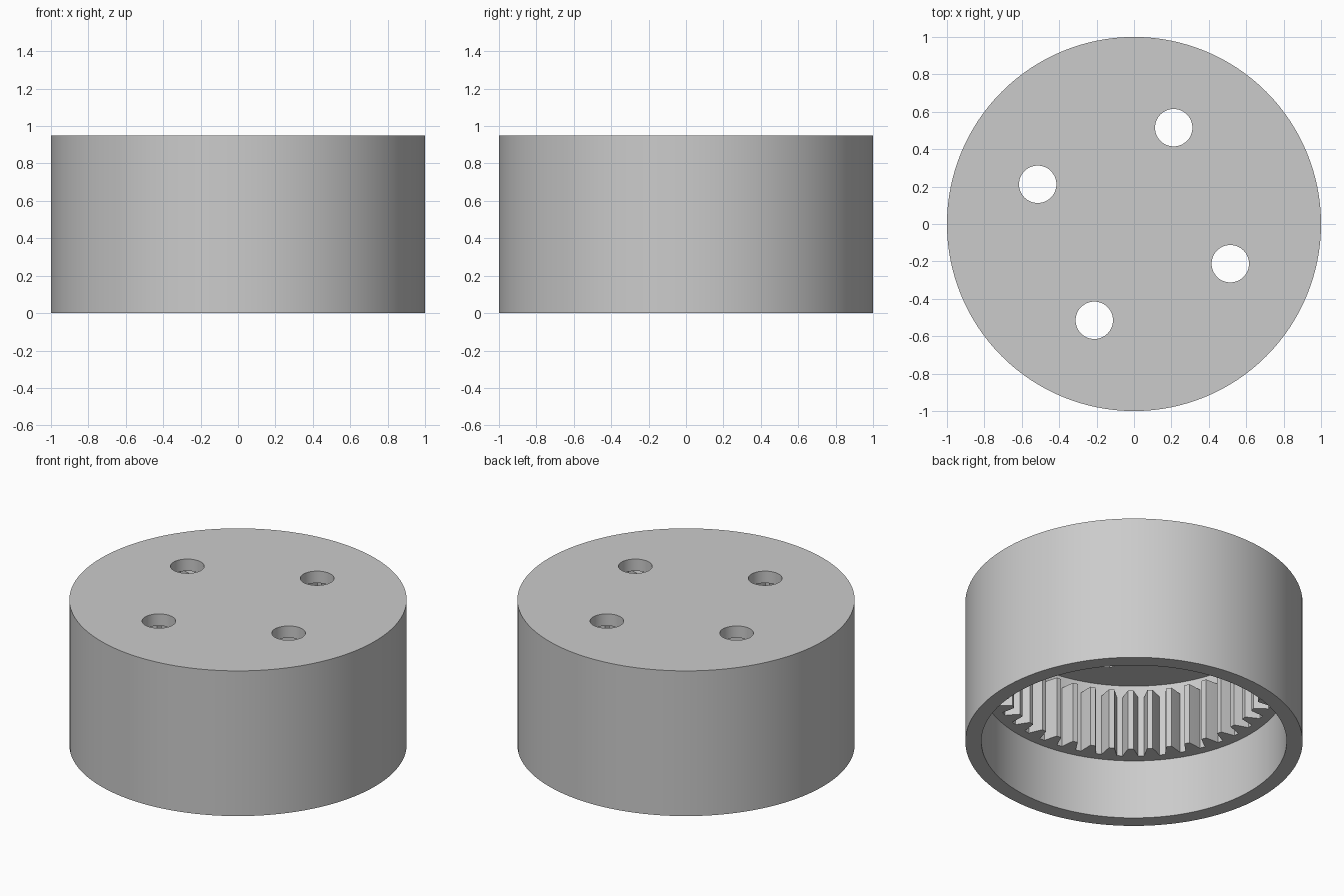
import bpy, bmesh
from math import cos, sin, pi, radians

if "Cube" in bpy.data.objects:
    bpy.data.objects.remove(bpy.data.objects["Cube"], do_unlink=True)

# Plain grey material
grey = bpy.data.materials.new("plain grey")
grey.use_nodes = True
grey.diffuse_color = (0.6, 0.6, 0.6, 1)
grey.node_tree.nodes["Principled BSDF"].inputs["Base Color"].default_value = (0.6, 0.6, 0.6, 1)

HEIGHT = 0.95
TEETH = 42
TIP, PITCH, ROOT = 0.762, 0.8, 0.848


def circle(radius, sides, cx=0, cy=0):
    return [(cx + radius * cos(2 * pi * i / sides), cy + radius * sin(2 * pi * i / sides))
            for i in range(sides)]


def prism(name, outline, z0, z1):
    """Closed solid from a flat outline, extruded from z0 to z1."""
    bm = bmesh.new()
    face = bm.faces.new([bm.verts.new((x, y, z0)) for x, y in outline])
    top = bmesh.ops.extrude_face_region(bm, geom=[face])["geom"]
    bmesh.ops.translate(bm, vec=(0, 0, z1 - z0),
                        verts=[v for v in top if isinstance(v, bmesh.types.BMVert)])
    bmesh.ops.recalc_face_normals(bm, faces=bm.faces)
    mesh = bpy.data.meshes.new(name)
    bm.to_mesh(mesh)
    bm.free()
    obj = bpy.data.objects.new(name, mesh)
    bpy.context.collection.objects.link(obj)
    return obj


def gear_outline():
    """Gaps between the inward teeth; one tooth is centred on +x."""
    step = 2 * pi / TEETH
    flank = [(TIP, 0.36), (PITCH, 0.25), (ROOT, 0.14)]
    points = []
    for i in range(TEETH):
        mid = (i + 0.5) * step
        gap = [(r, -w) for r, w in flank] + [(r, w) for r, w in reversed(flank)]
        points += [(r * cos(mid + w * step), r * sin(mid + w * step)) for r, w in gap]
    return points


# Drum body, and the solids to be cut out of it
drum = prism("ring_gear_housing", circle(1, 128), 0, HEIGHT)
drum.data.materials.append(grey)

cutters = [
    prism("bore_cutter", circle(0.905, 128), -0.1, 0.39),
    prism("gear_cutter", gear_outline(), 0.3, 0.83),
    prism("recess_cutter", circle(0.853, 128), 0.79, 0.872),
]
# Four bolt holes through the lid
for i in range(4):
    a = radians(67.6 + 90 * i)
    cutters.append(prism("hole_cutter", circle(0.1, 48, 0.557 * cos(a), 0.557 * sin(a)),
                         0.82, 1.1))

bpy.ops.object.select_all(action="DESELECT")
bpy.context.view_layer.objects.active = drum
drum.select_set(True)
for cutter in cutters:
    cutter.hide_render = True
    mod = drum.modifiers.new("cut", "BOOLEAN")
    mod.operation = "DIFFERENCE"
    mod.solver = "EXACT"
    mod.object = cutter
    bpy.ops.object.modifier_apply(modifier=mod.name)
    bpy.data.objects.remove(cutter, do_unlink=True)

# Smooth round walls, crisp rims and teeth
bpy.ops.object.shade_smooth_by_angle(angle=radians(15))
